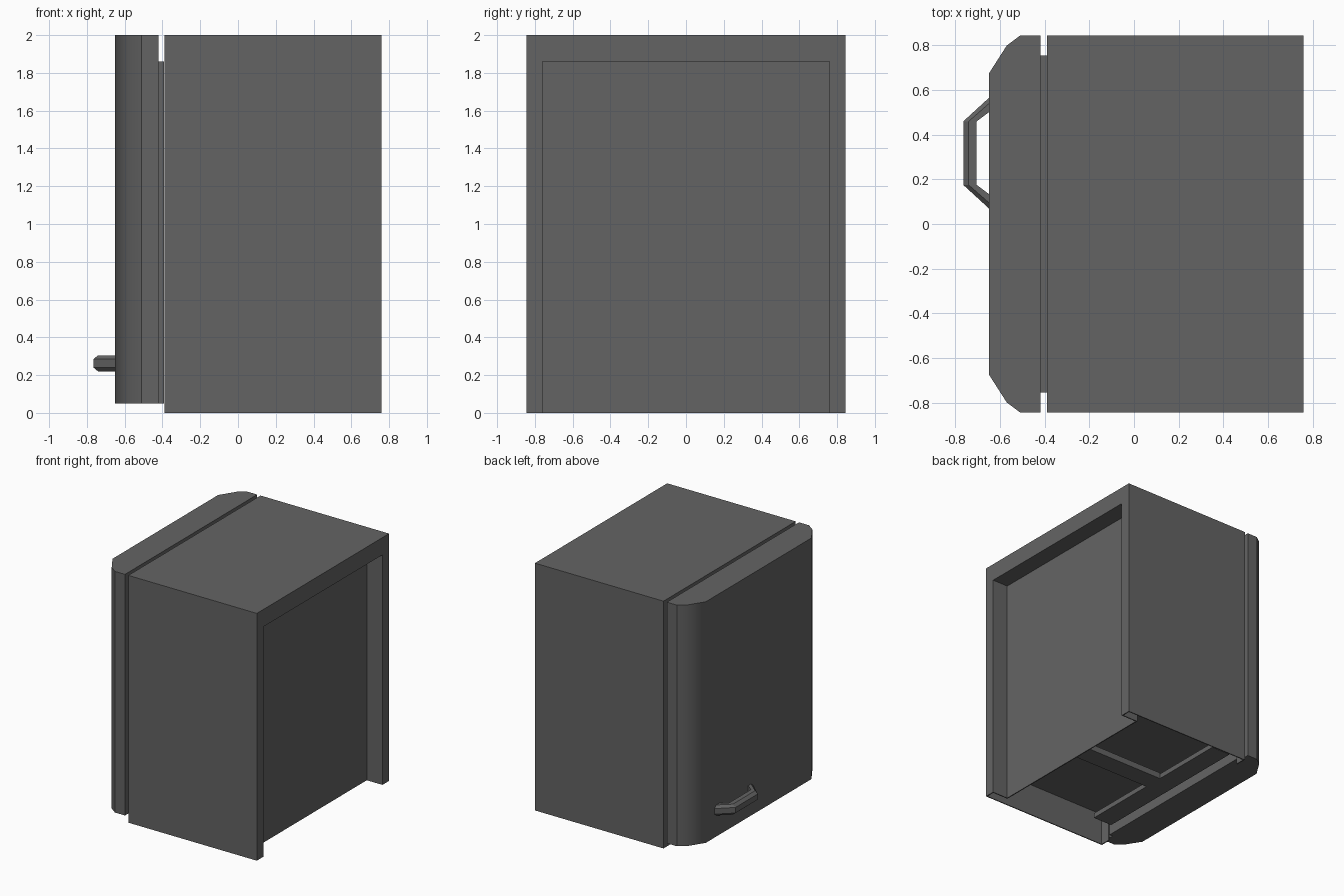
import bpy, bmesh, math

if "Cube" in bpy.data.objects:
    bpy.data.objects.remove(bpy.data.objects["Cube"])

grey = bpy.data.materials.new("dark_grey")
grey.diffuse_color = (0.127, 0.127, 0.127, 1)
grey.use_nodes = True
grey.node_tree.nodes["Principled BSDF"].inputs["Base Color"].default_value = grey.diffuse_color


def finish(bm, name, recalc=True):
    if recalc:
        bmesh.ops.recalc_face_normals(bm, faces=bm.faces)
    me = bpy.data.meshes.new(name)
    bm.to_mesh(me)
    bm.free()
    me.materials.append(grey)
    ob = bpy.data.objects.new(name, me)
    bpy.context.collection.objects.link(ob)
    return ob


def box(name, x, y, z):
    bm = bmesh.new()
    bmesh.ops.create_cube(bm, size=1)
    for v in bm.verts:
        for i, (a, b) in enumerate((x, y, z)):
            v.co[i] = a if v.co[i] < 0 else b
    return finish(bm, name)


def loft(bm, rings, closed):
    """Skin consecutive rings of points with quads."""
    vs = [[bm.verts.new(p) for p in r] for r in rings]
    n = len(vs[0])
    for a, b in zip(vs, vs[1:]):
        for j in range(n if closed else n - 1):
            k = (j + 1) % n
            bm.faces.new((a[j], b[j], b[k], a[k]))
    return vs


def arch(x, w, h):
    return [(x, -w, 0), (x, -w, h), (x, w, h), (x, w, 0)]


# Cabinet: thin shell, front lip, rear rim and recessed back panel, open below
bm = bmesh.new()
rings = [arch(-0.39, 0.755, 1.86), arch(-0.39, 0.845, 2), arch(0.76, 0.845, 2),
         arch(0.76, 0.76, 1.86), arch(0.62, 0.76, 1.86)]
last = loft(bm, rings, False)[-1]
bm.faces.new((last[0], last[3], last[2], last[1]))
cabinet = finish(bm, "cabinet_shell", recalc=False)
sol = cabinet.modifiers.new("thickness", "SOLIDIFY")
sol.thickness = 0.008
sol.offset = -1
sol.use_even_offset = True

# Inner floor and the T-shaped support under it
box("inner_floor", (-0.34, 0.61), (-0.836, 0.836), (0.26, 0.28))
box("cross_plate", (-0.36, -0.19), (-0.70, 0.70), (0.10, 0.14))
box("centre_beam", (-0.19, 0.60), (-0.08, 0.08), (0.10, 0.15))

# Seal between door and cabinet
box("door_seal", (-0.425, -0.391), (-0.755, 0.755), (0.05, 1.86))

# Door with rounded vertical edges
half = [(-0.42, 0.845), (-0.51, 0.845), (-0.57, 0.80), (-0.65, 0.675)]
outline = half + [(x, -y) for x, y in reversed(half)]
bm = bmesh.new()
face = bm.faces.new([bm.verts.new((x, y, 0.05)) for x, y in outline])
top = bmesh.ops.extrude_face_region(bm, geom=[face])["geom"]
for v in top:
    if isinstance(v, bmesh.types.BMVert):
        v.co.z = 2
door = finish(bm, "door")
bpy.context.view_layer.objects.active = door
door.select_set(True)
bpy.ops.object.shade_smooth_by_angle(angle=math.radians(35))
wn = door.modifiers.new("flat_front", "WEIGHTED_NORMAL")
wn.keep_sharp = True

# Handle: bevelled section swept along a bent bar (inner and outer edge per station)
stations = [((-0.645, 0.505), (-0.645, 0.57)), ((-0.705, 0.46), (-0.765, 0.46)),
            ((-0.705, 0.175), (-0.765, 0.175)), ((-0.645, 0.13), (-0.645, 0.065))]
section = [(0, 0.22), (0.6, 0.22), (1, 0.24), (1, 0.285), (0.6, 0.305), (0, 0.305)]
bm = bmesh.new()
rings = [[(i[0] + (o[0] - i[0]) * t, i[1] + (o[1] - i[1]) * t, z) for t, z in section]
         for i, o in stations]
vs = loft(bm, rings, True)
bm.faces.new(vs[0])
bm.faces.new(vs[-1])
finish(bm, "door_handle")
